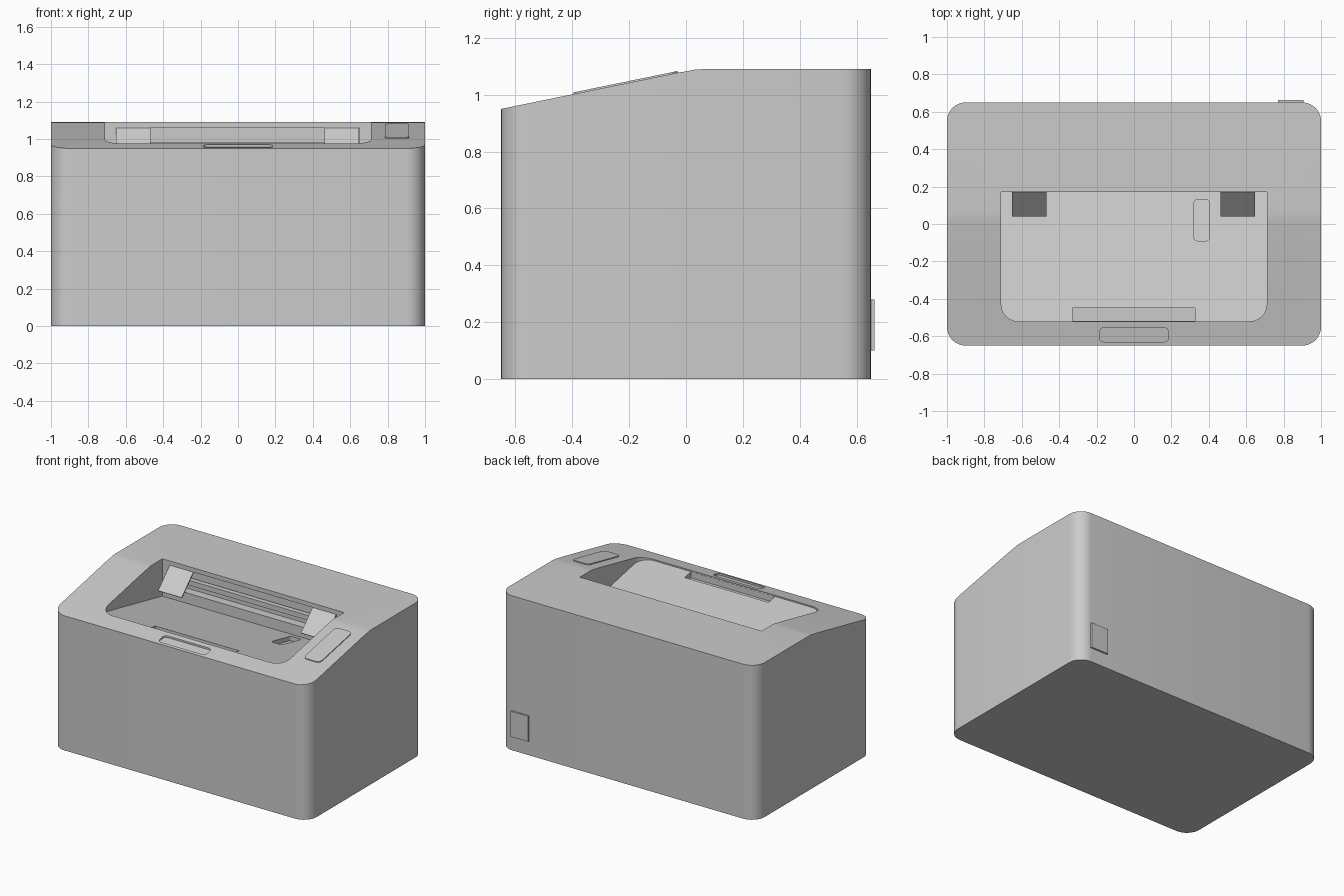
import bpy, bmesh, math

if "Cube" in bpy.data.objects:
    bpy.data.objects.remove(bpy.data.objects["Cube"])


def top_z(y):        # sloped front half of the lid
    return 0.95 + 0.205 * (y + 0.65)


def tray_z(y):       # paper tray floor, falling towards the back
    return 0.968 - 0.205 * (y + 0.52)


def finish(name, bm):
    bmesh.ops.recalc_face_normals(bm, faces=bm.faces)
    me = bpy.data.meshes.new(name)
    bm.to_mesh(me)
    bm.free()
    ob = bpy.data.objects.new(name, me)
    bpy.context.collection.objects.link(ob)
    return ob


def outline(x0, x1, y0, y1, r_front, r_back, n=6):
    pts = []
    corners = [(x0, y0, 1, 1, 180, r_front), (x1, y0, -1, 1, 270, r_front),
               (x1, y1, -1, -1, 0, r_back), (x0, y1, 1, -1, 90, r_back)]
    for x, y, sx, sy, a0, r in corners:
        if r == 0:
            pts.append((x, y))
            continue
        for i in range(n + 1):
            a = math.radians(a0 + 90 * i / n)
            pts.append((x + sx * r + r * math.cos(a), y + sy * r + r * math.sin(a)))
    return pts


def prism(name, pts, low, high):
    bm = bmesh.new()
    lo = [bm.verts.new((x, y, low(y))) for x, y in pts]
    hi = [bm.verts.new((x, y, high(y))) for x, y in pts]
    bm.faces.new(lo[::-1])
    bm.faces.new(hi)
    for i in range(len(pts)):
        j = (i + 1) % len(pts)
        bm.faces.new((lo[i], lo[j], hi[j], hi[i]))
    return finish(name, bm)


def profile_x(name, pts, x0, x1, bevel=0):
    bm = bmesh.new()
    a = [bm.verts.new((x0, y, z)) for y, z in pts]
    b = [bm.verts.new((x1, y, z)) for y, z in pts]
    bm.faces.new(a[::-1])
    bm.faces.new(b)
    for i in range(len(pts)):
        j = (i + 1) % len(pts)
        bm.faces.new((a[i], a[j], b[j], b[i]))
    if bevel:
        up = [e for e in bm.edges
              if abs(e.verts[0].co.z - e.verts[1].co.z) > 0.5]
        bmesh.ops.bevel(bm, geom=up, offset=bevel, segments=8,
                        profile=0.5, affect='EDGES')
    return finish(name, bm)


def smooth(ob):
    bpy.ops.object.select_all(action='DESELECT')
    ob.select_set(True)
    bpy.context.view_layer.objects.active = ob
    bpy.ops.object.shade_smooth_by_angle(angle=math.radians(30))


def cut(target, cutter):
    cutter.hide_render = True
    bpy.context.view_layer.objects.active = target
    m = target.modifiers.new("cut", 'BOOLEAN')
    m.operation = 'DIFFERENCE'
    m.solver = 'EXACT'
    m.object = cutter
    bpy.ops.object.modifier_apply(modifier=m.name)
    bpy.data.objects.remove(cutter)


# Main housing: side profile with rounded upright corners
housing = profile_x("housing", [(-0.65, 0), (0.65, 0), (0.65, 1.09), (0.06, 1.09),
                                (0.03, 1.088), (0.0, 1.082), (-0.03, top_z(-0.03)),
                                (-0.65, 0.95)], -1, 1, 0.1)

# Output tray recess and the paper slot under its rear edge
cut(housing, prism("tray_cutter", outline(-0.71, 0.71, -0.52, 0.17, 0.09, 0),
                   tray_z, lambda y: 1.3))
cut(housing, profile_x("slot_cutter", [(0.1, 0.9), (0.23, 0.9), (0.23, 1.06), (0.1, 1.06)],
                       -0.65, 0.65))

# Finger notch at the tray front, and the small pit in the tray floor
cut(housing, prism("notch_cutter", outline(-0.33, 0.325, -0.519, -0.45, 0, 0),
                   lambda y: 0.925, lambda y: 1.0))
cut(housing, prism("pit_cutter", outline(0.32, 0.405, -0.09, 0.13, 0.02, 0.02),
                   lambda y: tray_z(y) - 0.03, lambda y: tray_z(y) + 0.05))

# Shallow grip in the front lip
cut(housing, prism("grip_cutter", outline(-0.185, 0.185, -0.63, -0.555, 0.025, 0.025),
                   lambda y: top_z(y) - 0.012, lambda y: top_z(y) + 0.1))
smooth(housing)

# Control panel on the right of the slope
smooth(prism("control_panel", outline(0.785, 0.915, -0.395, -0.03, 0.03, 0.03),
             lambda y: top_z(y) - 0.01, lambda y: top_z(y) + 0.006))

# Paper guide flaps hanging from the rear of the tray
for side, x in (("left", -0.56), ("right", 0.555)):
    profile_x("paper_flap_" + side, [(0.17, 1.06), (0.04, 0.93), (0.046, 0.924), (0.176, 1.054)],
              x - 0.092, x + 0.092)

# Exit roller bar inside the slot
profile_x("exit_roller_bar", [(0.185, 0.95), (0.22, 0.95), (0.22, 0.985), (0.185, 0.985)],
          -0.65, 0.65)

# Power socket plate on the back
profile_x("socket_plate", [(0.64, 0.1), (0.662, 0.1), (0.662, 0.28), (0.64, 0.28)], 0.77, 0.905)
